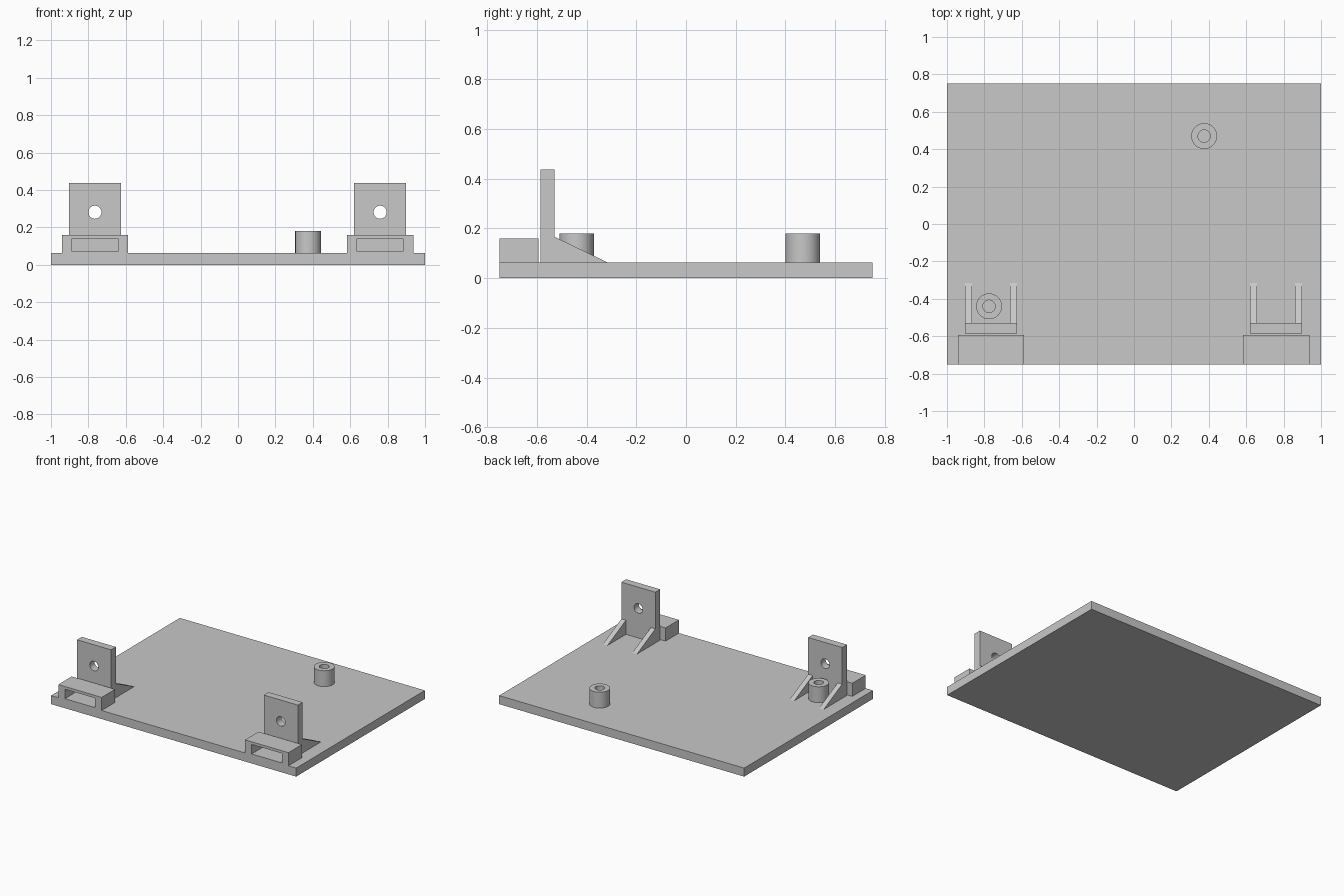
import bpy
import bmesh
from math import pi
from mathutils import Matrix, Vector

if "Cube" in bpy.data.objects:
    bpy.data.objects.remove(bpy.data.objects["Cube"], do_unlink=True)

grey = bpy.data.materials.new("light_grey")
grey.use_nodes = True
colour = (0.58, 0.58, 0.58, 1)
grey.diffuse_color = colour
grey.node_tree.nodes["Principled BSDF"].inputs["Base Color"].default_value = colour

BASE = 0.063  # top of the base plate


def finish(name, bm):
    bmesh.ops.recalc_face_normals(bm, faces=bm.faces[:])
    mesh = bpy.data.meshes.new(name)
    bm.to_mesh(mesh)
    bm.free()
    mesh.materials.append(grey)
    obj = bpy.data.objects.new(name, mesh)
    bpy.context.collection.objects.link(obj)
    return obj


def box(name, x, y, z):
    """Box spanning the given (low, high) pairs."""
    bm = bmesh.new()
    spans = (x, y, z)
    size = Vector([b - a for a, b in spans])
    centre = Vector([(a + b) / 2 for a, b in spans])
    bmesh.ops.create_cube(bm, size=1, matrix=Matrix.Translation(centre) @ Matrix.Diagonal(size).to_4x4())
    return finish(name, bm)


def cylinder(name, centre, radius, depth, along_y=False):
    bm = bmesh.new()
    turn = Matrix.Rotation(pi / 2 if along_y else 0, 4, "X")
    bmesh.ops.create_cone(bm, cap_ends=True, segments=48, radius1=radius, radius2=radius,
                          depth=depth, matrix=Matrix.Translation(centre) @ turn)
    return finish(name, bm)


def select(obj):
    bpy.ops.object.select_all(action="DESELECT")
    obj.select_set(True)
    bpy.context.view_layer.objects.active = obj


def cut(obj, cutter):
    mod = obj.modifiers.new("cut", "BOOLEAN")
    mod.operation = "DIFFERENCE"
    mod.solver = "EXACT"
    mod.object = cutter
    select(obj)
    bpy.ops.object.modifier_apply(modifier=mod.name)
    bpy.data.objects.remove(cutter, do_unlink=True)
    bpy.ops.object.shade_smooth_by_angle()


def rib(name, x, width):
    """Triangular brace behind an upright."""
    bm = bmesh.new()
    profile = [(-0.53, BASE), (-0.315, BASE), (-0.53, 0.167)]
    face = bm.faces.new([bm.verts.new((x - width / 2, y, z)) for y, z in profile])
    side = bmesh.ops.extrude_face_region(bm, geom=[face])
    verts = [v for v in side["geom"] if isinstance(v, bmesh.types.BMVert)]
    bmesh.ops.translate(bm, verts=verts, vec=(width, 0, 0))
    return finish(name, bm)


# Base plate
box("base_plate", (-1, 1), (-0.75, 0.75), (0, BASE))

# Slotted block, drilled upright and two ribs at each front corner
for side, cx in (("right", -0.765), ("left", 0.76)):
    block = box(side + "_slotted_block", (cx - 0.177, cx + 0.177), (-0.75, -0.594), (BASE, 0.16))
    cut(block, box("slot_cutter", (cx - 0.123, cx + 0.123), (-0.8, -0.55), (0.07, 0.14)))

    upright = box(side + "_upright", (cx - 0.139, cx + 0.139), (-0.586, -0.53), (BASE, 0.438))
    cut(upright, cylinder("hole_cutter", (cx, -0.56, 0.281), 0.035, 0.3, along_y=True))

    for label, sign in (("outer", cx / abs(cx)), ("inner", -cx / abs(cx))):
        rib(f"{side}_{label}_rib", cx + sign * 0.12, 0.037)

# Hollow mounting posts
for name, x, y in (("back_post", 0.375, 0.47), ("front_post", -0.775, -0.44)):
    post = cylinder(name, (x, y, (BASE + 0.18) / 2), 0.069, 0.18 - BASE)
    cut(post, cylinder("bore_cutter", (x, y, 0.12), 0.033, 0.3))
